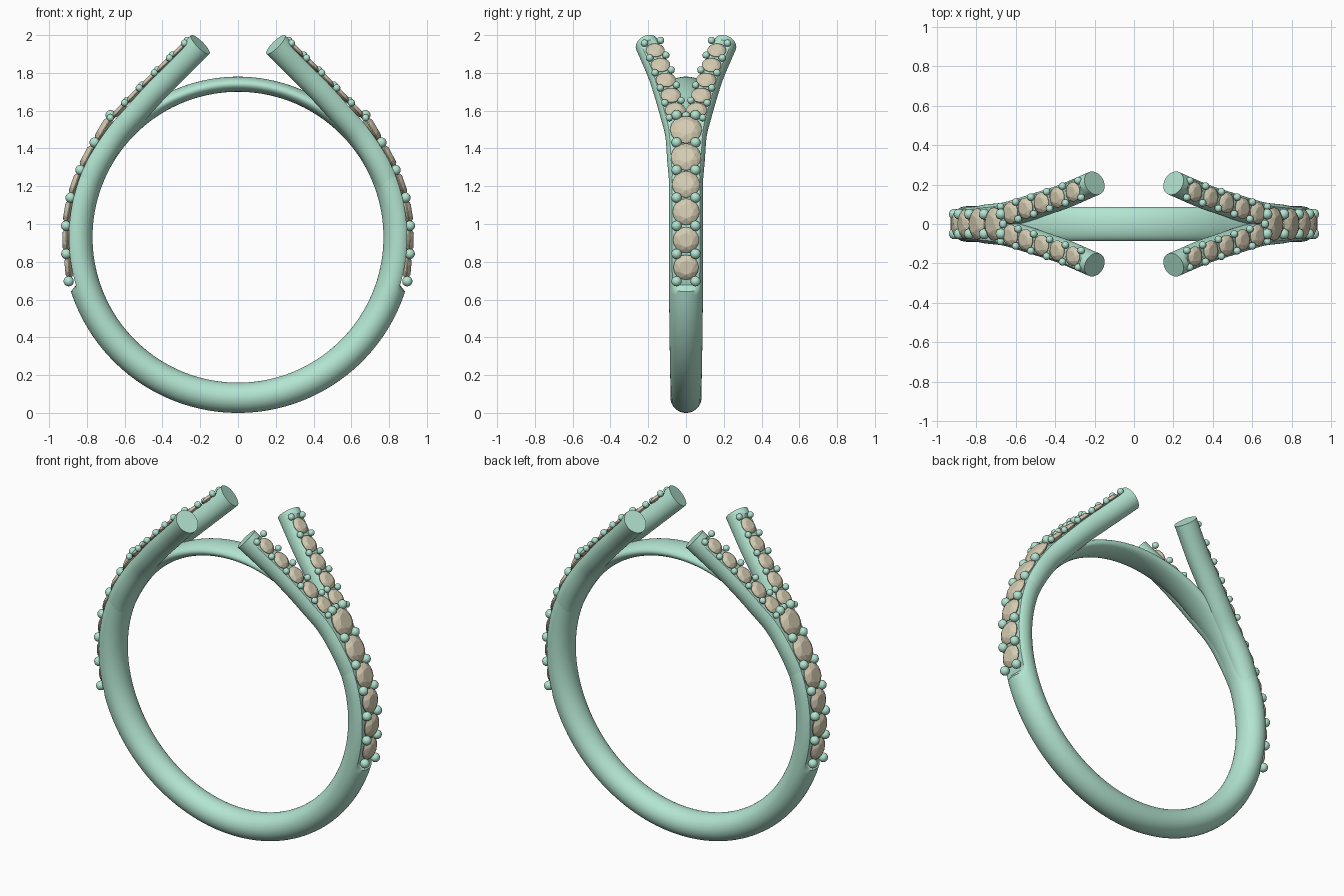
import bpy, bmesh, math
from mathutils import Vector, Matrix

if "Cube" in bpy.data.objects:
    bpy.data.objects.remove(bpy.data.objects["Cube"])


def material(name, col):
    m = bpy.data.materials.new(name)
    m.diffuse_color = (*col, 1)
    m.use_nodes = True
    m.node_tree.nodes["Principled BSDF"].inputs["Base Color"].default_value = m.diffuse_color
    return m


METAL = material("green_metal", (0.45, 0.78, 0.64))
STONE = material("tan_stone", (0.66, 0.60, 0.44))
CZ = 0.93      # height of the finger hole centre


def finish(bm, name, mat, smooth=True, mirror=(False, False)):
    bmesh.ops.recalc_face_normals(bm, faces=bm.faces)
    me = bpy.data.meshes.new(name)
    bm.to_mesh(me)
    bm.free()
    ob = bpy.data.objects.new(name, me)
    bpy.context.collection.objects.link(ob)
    me.materials.append(mat)
    if any(mirror):
        mod = ob.modifiers.new("Mirror", "MIRROR")
        mod.use_axis = (mirror[0], mirror[1], False)
        mod.use_mirror_merge = False
    if smooth:
        bpy.context.view_layer.objects.active = ob
        ob.select_set(True)
        bpy.ops.object.shade_smooth_by_angle(angle=math.radians(40))
        ob.select_set(False)
    return ob


def loft(sections, closed):
    """Skin oval sections: (centre, normal, side, half height, half width, flat top)."""
    bm, n, rings = bmesh.new(), 40, []
    for c, nor, side, h, w, top in sections:
        ring = []
        for i in range(n):
            t = 2 * math.pi * i / n
            ring.append(bm.verts.new(c + nor * min(h * math.cos(t), top) + side * w * math.sin(t)))
        rings.append(ring)
    pairs = list(zip(rings, rings[1:])) + ([(rings[-1], rings[0])] if closed else [])
    for a, b in pairs:
        for i in range(n):
            j = (i + 1) % n
            bm.faces.new((a[i], a[j], b[j], b[i]))
    if not closed:
        bm.faces.new(rings[0])
        bm.faces.new(rings[-1])
    return bm


def ease(v, a, b):
    t = min(max((v - a) / (b - a), 0), 1)
    return t * t * (3 - 2 * t)


# Shank: full at the bottom, cut flat under the stones, thin at the top
secs = []
for i in range(240):
    t = 2 * math.pi * i / 240
    nor = Vector((math.cos(t), 0, math.sin(t)))
    a = math.degrees(math.asin(max(-1, min(1, nor.z))))
    outer = 0.93 - 0.08 * ease(a, 15, 58)
    h, mid = (outer - 0.77) / 2, (outer + 0.77) / 2
    top = 0.895 - mid if a > -17 else 1
    w = 0.082 + 0.008 * ease(a, -80, -10) - 0.004 * ease(a, 40, 80)
    secs.append((Vector((0, 0, CZ)) + nor * mid, nor, Vector((0, 1, 0)), h, w, top))
finish(loft(secs, True), "shank", METAL)

# Arms: four split prongs rising from the shank
path = [Vector(p) for p in ((0.835, 0, 0.90), (0.83, 0.008, 1.05), (0.805, 0.02, 1.19),
                            (0.745, 0.033, 1.33), (0.65, 0.045, 1.475), (0.55, 0.075, 1.59),
                            (0.45, 0.108, 1.70), (0.35, 0.142, 1.80), (0.2, 0.207, 1.95))]


def spline(p, s):
    i = min(int(s), len(p) - 2)
    t = s - i
    b, c = p[i], p[i + 1]
    a = p[i - 1] if i else b * 2 - c
    d = p[i + 2] if i + 2 < len(p) else c * 2 - b
    return 0.5 * (2 * b + (c - a) * t + (2 * a - 5 * b + 4 * c - d) * t ** 2
                  + (3 * b - a - 3 * c + d) * t ** 3)


def frame(tan):
    tan = tan.normalized()
    nor = Vector((tan.z, 0, -tan.x)).normalized()
    return nor, nor.cross(tan).normalized()


secs, end = [], len(path) - 1
for i in range(97):
    s = end * i / 96
    tan = spline(path, min(s + 0.02, end)) - spline(path, max(s - 0.02, 0))
    nor, side = frame(tan)
    h = 0.062 + 0.008 * ease(s, 0, 3)
    secs.append((spline(path, s), nor, side, h, 0.066 - 0.004 * ease(s, 3, 8),
                 0.05 if s < end - 0.2 else 1))
finish(loft(secs, False), "split_arms", METAL, mirror=(True, True))


def gem(bm, loc, nor, side, r):
    """Faceted round stone as the hull of table, crown, girdle and culet points."""
    rot = Matrix((side, nor.cross(side), nor)).transposed()
    pts = [(0, 0, -0.65)]
    for n, rad, z, off in ((8, 0.55, 0.32, 0), (8, 0.8, 0.2, 0.5), (16, 1, 0.02, 0), (16, 1, -0.04, 0)):
        for i in range(n):
            t = 2 * math.pi * (i + off) / n
            pts.append((rad * math.cos(t), rad * math.sin(t), z))
    vs = [bm.verts.new(loc + rot @ (Vector(p) * r)) for p in pts]
    bmesh.ops.convex_hull(bm, input=vs)


def stone_row(name, pts, radii, bead_r, spread, mirror):
    """A line of stones with a pair of beads at every gap and at both ends."""
    stones, beads = bmesh.new(), bmesh.new()
    ext = [pts[0] * 2 - pts[1]] + pts + [pts[-1] * 2 - pts[-2]]
    for i, p in enumerate(pts):
        nor, side = frame(ext[i] - ext[i + 2])
        gem(stones, p, nor, side, radii[i])
    for a, b in zip(ext, ext[1:]):
        nor, side = frame(a - b)
        for k in (-1, 1):
            loc = (a + b) / 2 + side * spread * k + nor * 0.008
            bmesh.ops.create_uvsphere(beads, u_segments=16, v_segments=10, radius=bead_r,
                                      matrix=Matrix.Translation(loc))
    finish(stones, name + "_stones", STONE, smooth=False, mirror=mirror)
    finish(beads, name + "_beads", METAL, mirror=mirror)


# Large stones down each side of the shank
stone_row("shank", [Vector((x, 0, z)) for x, z in ((0.71, 1.5), (0.795, 1.355), (0.86, 1.21),
                                                  (0.898, 1.065), (0.908, 0.915), (0.895, 0.77))],
          (0.084, 0.08, 0.074, 0.071, 0.069, 0.067), 0.027, 0.05, (True, False))

# Small stones along each arm
stone_row("arm", [Vector(p) for p in ((0.31, 0.163, 1.92), (0.39, 0.135, 1.842), (0.47, 0.107, 1.763),
                                      (0.55, 0.08, 1.682), (0.626, 0.057, 1.603))],
          (0.05, 0.052, 0.053, 0.054, 0.055), 0.019, 0.044, (True, True))
